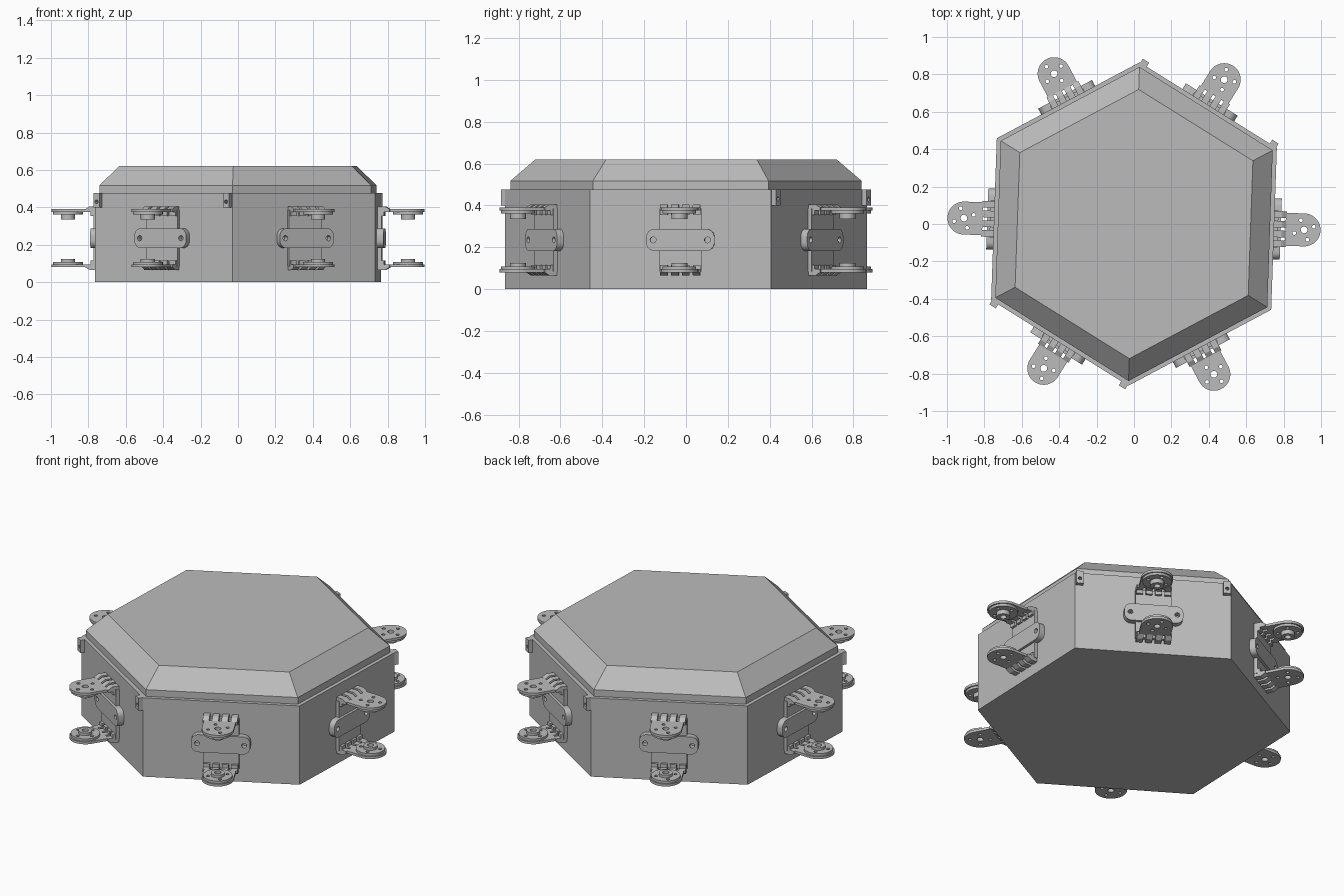
import bpy, bmesh, math
from mathutils import Matrix

cube = bpy.data.objects.get("Cube")
if cube:
    bpy.data.objects.remove(cube, do_unlink=True)

grey = bpy.data.materials.new("plain_grey")
grey.use_nodes = True
COLOUR = (0.5, 0.5, 0.5, 1)
grey.diffuse_color = COLOUR
grey.node_tree.nodes["Principled BSDF"].inputs["Base Color"].default_value = COLOUR

TURN = math.radians(-2)      # the whole hull is slightly turned
R = 0.865                    # hull corner radius
FACE = R * math.cos(math.pi / 6)
MID = 0.235                  # bracket mid height
ARM_X = 0.91                 # arm pivot distance

# Sketch planes: flat, upright against the wall, and side-on
FLAT = Matrix.Identity(4)
WALL = Matrix(((0, 0, 1, 0), (1, 0, 0, 0), (0, 1, 0, 0), (0, 0, 0, 1)))
SIDE = Matrix(((1, 0, 0, 0), (0, 0, -1, 0), (0, 1, 0, 0), (0, 0, 0, 1)))


def arc(cx, cy, r, start=0, end=360, n=24):
    count = n if end - start == 360 else n + 1
    return [(cx + r * math.cos(math.radians(start + (end - start) * i / n)),
             cy + r * math.sin(math.radians(start + (end - start) * i / n)))
            for i in range(count)]


def rect(u0, u1, v0, v1):
    return [(u0, v0), (u1, v0), (u1, v1), (u0, v1)]


def round_rect(hu, hv, r, cv=0):
    pts = []
    for su, sv, a in ((1, 1, 0), (-1, 1, 90), (-1, -1, 180), (1, -1, 270)):
        pts += arc(su * (hu - r), cv + sv * (hv - r), r, a, a + 90, 6)
    return pts


def slab(bm, loops, lo, hi, plane):
    """Extrude an outline with holes between two depths and add it to bm."""
    curve = bpy.data.curves.new("outline", "CURVE")
    curve.dimensions = "2D"
    curve.fill_mode = "BOTH"
    curve.extrude = (hi - lo) / 2
    for pts in loops:
        spline = curve.splines.new("POLY")
        spline.points.add(len(pts) - 1)
        for p, (u, v) in zip(spline.points, pts):
            p.co = (u, v, 0, 1)
        spline.use_cyclic_u = True
    ob = bpy.data.objects.new("outline", curve)
    bpy.context.collection.objects.link(ob)
    dg = bpy.context.evaluated_depsgraph_get()
    mesh = bpy.data.meshes.new_from_object(ob.evaluated_get(dg))
    mesh.transform(plane @ Matrix.Translation((0, 0, (lo + hi) / 2)))
    bm.from_mesh(mesh)
    bpy.data.objects.remove(ob)
    bpy.data.curves.remove(curve)
    bpy.data.meshes.remove(mesh)


def finish(bm, name, smooth=True):
    bmesh.ops.remove_doubles(bm, verts=bm.verts, dist=1e-5)
    bmesh.ops.recalc_face_normals(bm, faces=bm.faces)
    mesh = bpy.data.meshes.new(name)
    bm.to_mesh(mesh)
    bm.free()
    mesh.materials.clear()
    mesh.materials.append(grey)
    if smooth:
        mesh.shade_smooth()
        mesh.set_sharp_from_angle(angle=math.radians(30))
    return mesh


def place(mesh, name, angle=0.0):
    ob = bpy.data.objects.new(name, mesh)
    ob.rotation_euler.z = angle
    bpy.context.collection.objects.link(ob)


def part(name, slabs):
    bm = bmesh.new()
    for s in slabs:
        slab(bm, *s)
    return finish(bm, name)


def hex_solid(name, rings):
    """Stack hexagon rings given as (radius, height)."""
    bm = bmesh.new()
    loops = []
    for r, z in rings:
        loops.append([bm.verts.new((r * math.cos(math.radians(30 + 60 * i)),
                                    r * math.sin(math.radians(30 + 60 * i)), z))
                      for i in range(6)])
    for a, b in zip(loops, loops[1:]):
        for i in range(6):
            j = (i + 1) % 6
            bm.faces.new((a[i], a[j], b[j], b[i]))
    bm.faces.new(loops[0])
    bm.faces.new(loops[-1])
    place(finish(bm, name, False), name, TURN)


# Hull and bevelled lid
hex_solid("hull", [(R, 0), (R, 0.477)])
hex_solid("lid", [(0.84, 0.477), (0.84, 0.517), (0.72, 0.62)])

# Wall mounted bracket parts, modelled facing +x
screws = [arc(s * 0.13, MID, 0.014) for s in (-1, 1)]
parts = {
    "back_plate": part("back_plate", [
        ([rect(-0.1, 0.1, 0.085, 0.385)], FACE - 0.005, 0.77, WALL)]),
    "mounting_ears": part("mounting_ears", [
        ([round_rect(0.163, 0.053, 0.04, MID)] + screws, FACE - 0.005, 0.785, WALL)]),
}

# Arms, with pivot disc and hub on their inner faces
bolts = [arc(ARM_X + 0.055 * math.cos(a), 0.055 * math.sin(a), 0.01, n=12)
         for a in (0.35 + k * math.pi / 2 for k in range(4))]
bore = arc(ARM_X, 0, 0.018)
tongue = arc(ARM_X, 0, 0.088, -90, 90) + [(0.81, 0.088), (0.81, -0.088)]
for label, side, hub in (("upper", 1, 0.1), ("lower", -1, 0.11)):
    def span(a, b):
        return sorted((MID + side * a, MID + side * b))
    parts[label + "_arm"] = part(label + "_arm", [
        ([tongue, bore] + bolts, *span(0.14, 0.155), FLAT)])
    parts[label + "_pivot_disc"] = part(label + "_pivot_disc", [
        ([arc(ARM_X, 0, 0.08, n=32), bore] + bolts, *span(0.126, 0.14), FLAT)])
    parts[label + "_hub"] = part(label + "_hub", [
        ([arc(ARM_X, 0, 0.038), bore], *span(hub, 0.126), FLAT)])
    # Knuckles joining the arm to the back plate
    outline = [(FACE, 0.12), (0.785, 0.12), (0.785, 0.14), (0.815, 0.14),
               (0.815, 0.155), (0.79, 0.17), (FACE, 0.17)]
    knuckle = [(x, MID + side * z) for x, z in outline]
    parts[label + "_knuckles"] = part(label + "_knuckles", [
        ([knuckle], y - 0.018, y + 0.018, SIDE)
        for y in (-0.078, -0.026, 0.026, 0.078)])

for i in range(6):
    for name, mesh in parts.items():
        place(mesh, f"{name}_{i + 1}", TURN + i * math.pi / 3)

# Lid latch tabs at the ends of two opposite walls
tabs = part("latch_tabs", [
    ([rect(t - 0.02, t + 0.02, 0.4, 0.477), arc(t, 0.43, 0.01, n=12)],
     FACE - 0.005, FACE + 0.025, WALL) for t in (-0.408, 0.408)])
for i in (1, 4):
    place(tabs, f"latch_tabs_{i}", TURN + i * math.pi / 3)
